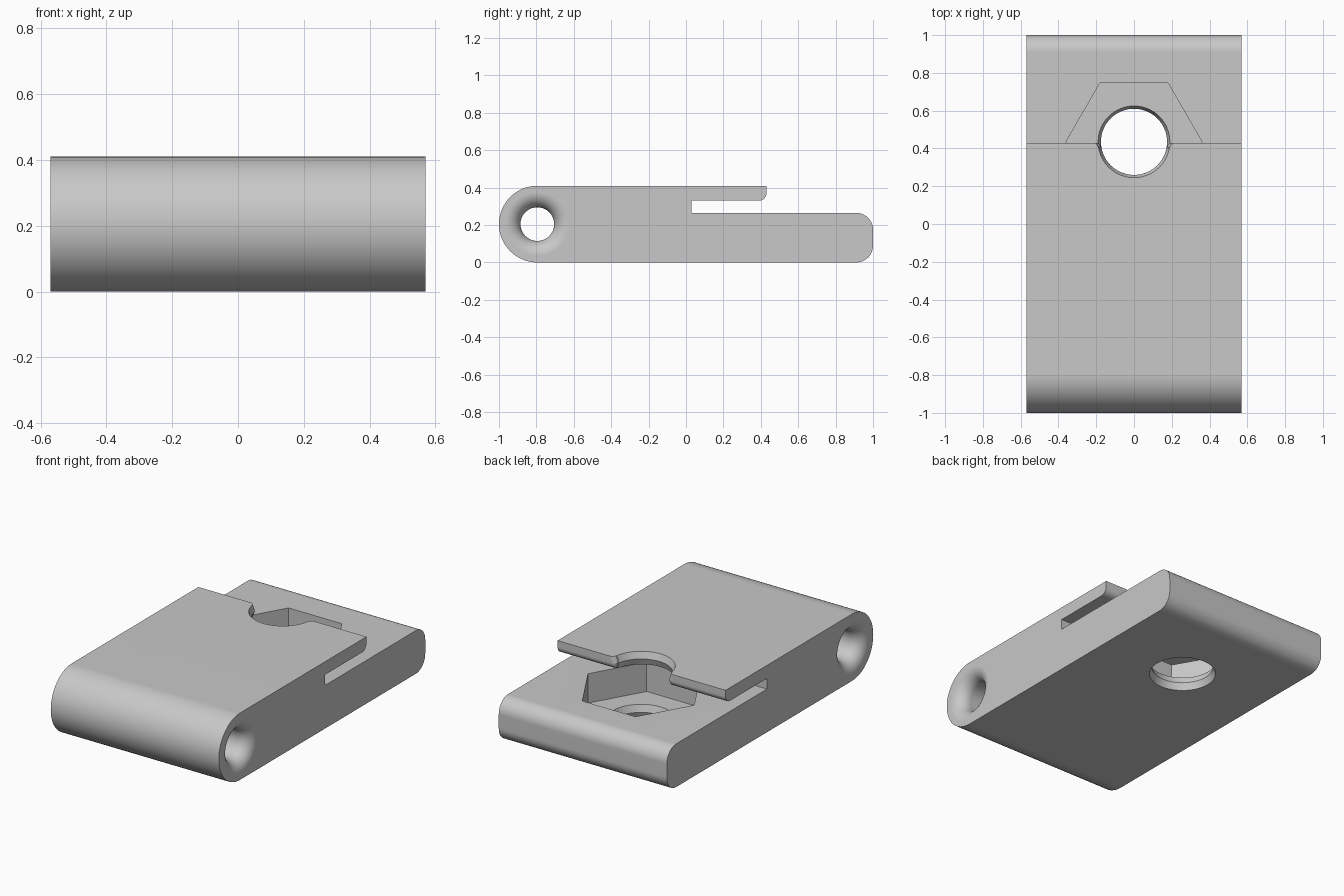
import bpy
import bmesh
from math import cos, sin, pi, radians

cube = bpy.data.objects.get("Cube")
if cube:
    bpy.data.objects.remove(cube)

HALF_W, HEIGHT, PLATE_H = 0.57, 0.41, 0.265
SLOT_TOP, LIP_END, SLOT_START = 0.33, 0.43, 0.03
BARREL_Y, BARREL_R = -0.795, 0.205
BOLT_Y, POCKET_Z = 0.435, 0.085
BORE_R, WAIST_R = 0.19, 0.175


def arc(cx, cy, r, start, end, steps):
    """Points along an arc, angles in degrees."""
    angles = [radians(start + (end - start) * i / steps) for i in range(steps + 1)]
    return [(cx + r * cos(a), cy + r * sin(a)) for a in angles]


def loft(name, rings):
    """Closed solid through a stack of rings with equal point counts."""
    bm = bmesh.new()
    loops = [[bm.verts.new(p) for p in ring] for ring in rings]
    n = len(loops[0])
    for low, high in zip(loops, loops[1:]):
        for i in range(n):
            j = (i + 1) % n
            bm.faces.new((low[i], low[j], high[j], high[i]))
    bm.faces.new(loops[0][::-1])
    bm.faces.new(loops[-1])
    bmesh.ops.recalc_face_normals(bm, faces=bm.faces)
    mesh = bpy.data.meshes.new(name)
    bm.to_mesh(mesh)
    bm.free()
    obj = bpy.data.objects.new(name, mesh)
    bpy.context.collection.objects.link(obj)
    return obj


def flat(points, z):
    return [(x, y, z) for x, y in points]


def circle(r, steps=64):
    return arc(0, BOLT_Y, r, 0, 360, steps)[:-1]


# Clasp body: side profile (y, z) extruded across the width
profile = arc(BARREL_Y, BARREL_R, BARREL_R, 90, 270, 32)
profile += arc(0.91, 0.09, 0.09, -90, 0, 10)
profile += arc(0.91, PLATE_H - 0.09, 0.09, 0, 90, 10)
profile += [(SLOT_START, PLATE_H), (SLOT_START, SLOT_TOP)]
profile += arc(LIP_END - 0.04, SLOT_TOP + 0.04, 0.04, -90, 0, 8)
profile += [(LIP_END, HEIGHT)]
body = loft("clasp_body", [[(x, y, z) for y, z in profile] for x in (-HALF_W, HALF_W)])

# Hexagonal nut pocket
hexagon = arc(0, BOLT_Y, 0.36, 0, 360, 6)[:-1]
pocket = loft("nut_pocket_cutter", [flat(hexagon, z) for z in (POCKET_Z, 0.3)])

# Bolt hole, narrowed halfway through the floor
bore = loft("bolt_hole_cutter", [flat(circle(r), z) for z, r in (
    (-0.05, BORE_R), (0, BORE_R), (POCKET_Z / 2, WAIST_R),
    (POCKET_Z, BORE_R), (0.12, BORE_R))])


# Round notch in the upper lip, with eased corners
def notch_outline(r, ease=0.025):
    right = [(r + ease, LIP_END + 0.1)]
    right += arc(r + ease, LIP_END - ease, ease, 90, 180, 6)
    left = [(-x, y) for x, y in reversed(right)]
    return right + arc(0, BOLT_Y, r, -10, -170, 36) + left


lip_mid = (SLOT_TOP + HEIGHT) / 2
notch = loft("lip_notch_cutter", [flat(notch_outline(r), z) for z, r in (
    (SLOT_TOP - 0.02, BORE_R), (SLOT_TOP, BORE_R), (lip_mid, WAIST_R),
    (HEIGHT, BORE_R), (HEIGHT + 0.05, BORE_R))])

# Pin hole along the barrel, flared like a trumpet at both ends
PIN_R, FLARE = 0.09, 0.08
half = [(HALF_W - FLARE + x, PIN_R + FLARE - r)
        for x, r in arc(0, 0, FLARE, 90, 0, 12)]
half += [(HALF_W + 0.05, PIN_R + FLARE)]
stations = [(-x, r) for x, r in reversed(half)] + half
pin = loft("pin_hole_cutter", [
    [(x, y, z) for y, z in arc(BARREL_Y, BARREL_R, r, 0, 360, 48)[:-1]]
    for x, r in stations])

# Cut the openings
bpy.ops.object.select_all(action="DESELECT")
body.select_set(True)
bpy.context.view_layer.objects.active = body
for cutter in (pocket, bore, notch, pin):
    mod = body.modifiers.new(cutter.name, "BOOLEAN")
    mod.operation = "DIFFERENCE"
    mod.solver = "EXACT"
    mod.object = cutter
    bpy.ops.object.modifier_apply(modifier=mod.name)
    bpy.data.objects.remove(cutter)

# Single grey finish
grey = bpy.data.materials.new("plain_grey")
grey.use_nodes = True
colour = (0.58, 0.58, 0.58, 1)
grey.diffuse_color = colour
grey.node_tree.nodes["Principled BSDF"].inputs["Base Color"].default_value = colour
body.data.materials.clear()
body.data.materials.append(grey)

# Smooth curves, crisp edges, clean flat faces
bpy.ops.object.shade_smooth_by_angle(angle=radians(20))
weighted = body.modifiers.new("even_shading", "WEIGHTED_NORMAL")
weighted.keep_sharp = True
